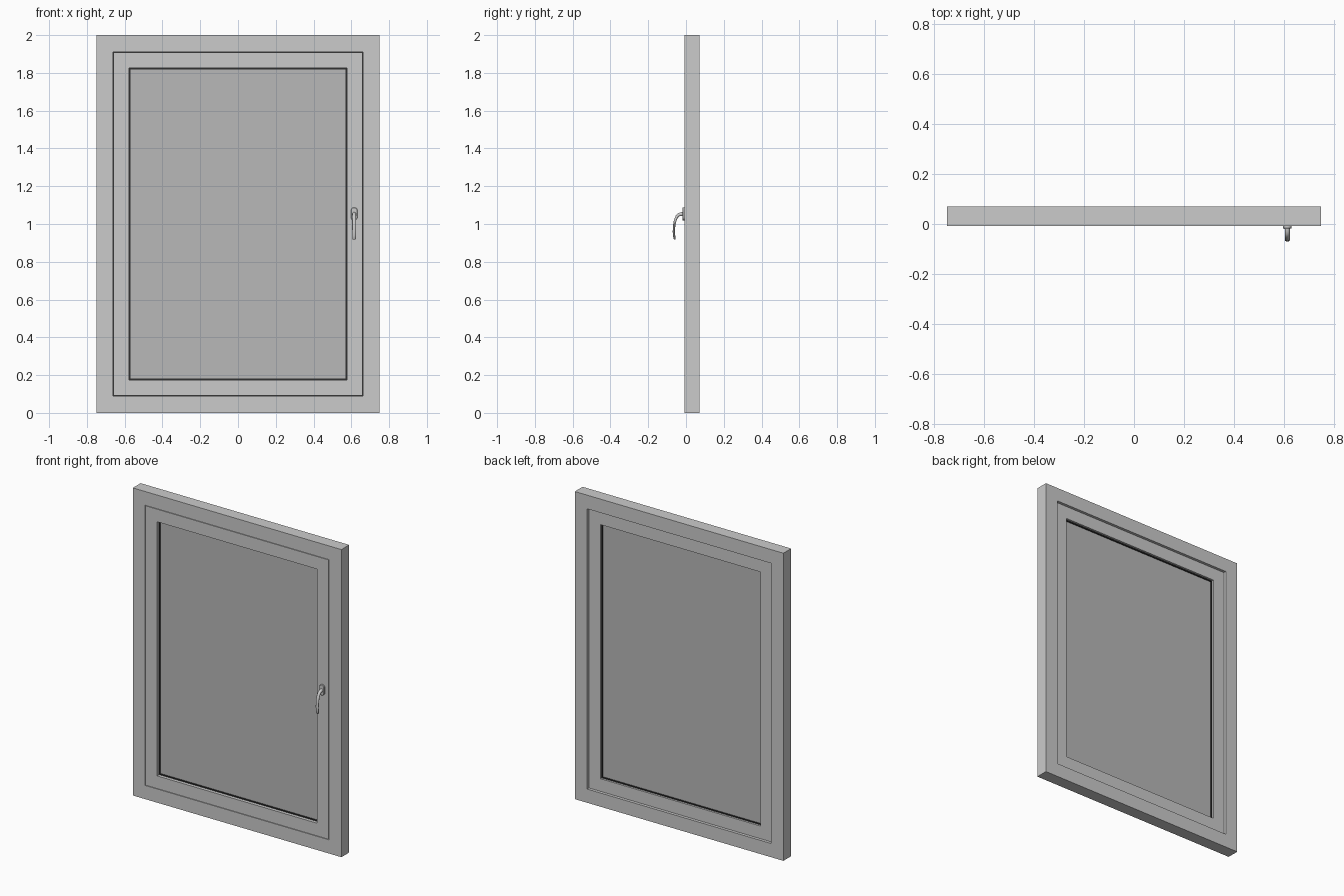
import bpy, bmesh, math
from mathutils import Vector

if "Cube" in bpy.data.objects:
    bpy.data.objects.remove(bpy.data.objects["Cube"])

FRONT, BACK = -0.009, 0.071      # frame faces in y
HX, MZ, HZ = 0.75, 1.0, 1.0      # half width, middle height, half height


def finish(name, bm, color=None, smooth=False):
    bmesh.ops.recalc_face_normals(bm, faces=bm.faces)
    me = bpy.data.meshes.new(name)
    bm.to_mesh(me)
    bm.free()
    ob = bpy.data.objects.new(name, me)
    bpy.context.collection.objects.link(ob)
    if color is not None:
        mat = bpy.data.materials.new(name + "_material")
        mat.diffuse_color = (color, color, color, 1)
        mat.use_nodes = True
        mat.node_tree.nodes["Principled BSDF"].inputs["Base Color"].default_value = mat.diffuse_color
        me.materials.append(mat)
    if smooth:
        bpy.ops.object.select_all(action='DESELECT')
        ob.select_set(True)
        bpy.context.view_layer.objects.active = ob
        bpy.ops.object.shade_smooth_by_angle(angle=math.radians(40))
    return ob


def ring(name, profile, color=None):
    """Mitred rectangular ring; profile = (inset from outer edge, y)."""
    bm = bmesh.new()
    loops = [[bm.verts.new((sx * (HX - i), y, MZ + sz * (HZ - i))) for i, y in profile]
             for sx, sz in ((-1, -1), (1, -1), (1, 1), (-1, 1))]
    n = len(profile)
    for c in range(4):
        a, b = loops[c], loops[(c + 1) % 4]
        for k in range(n):
            bm.faces.new((a[k], a[(k + 1) % n], b[(k + 1) % n], b[k]))
    return finish(name, bm, color)


def box(name, x0, x1, y0, y1, z0, z1, color=None):
    bm = bmesh.new()
    bmesh.ops.create_cube(bm, size=1)
    for v in bm.verts:
        v.co = ((x0 + x1) / 2 + v.co.x * (x1 - x0),
                (y0 + y1) / 2 + v.co.y * (y1 - y0),
                (z0 + z1) / 2 + v.co.z * (z1 - z0))
    return finish(name, bm, color)


def loft(name, sections):
    """Skin closed sections of equal point count and cap both ends."""
    bm = bmesh.new()
    rows = [[bm.verts.new(p) for p in s] for s in sections]
    n = len(rows[0])
    for a, b in zip(rows, rows[1:]):
        for k in range(n):
            bm.faces.new((a[k], a[(k + 1) % n], b[(k + 1) % n], b[k]))
    bm.faces.new(rows[0])
    bm.faces.new(rows[-1])
    return finish(name, bm, smooth=True)


# Outer frame with mitred corners
ring("outer_frame", [(0, FRONT), (0.089, FRONT), (0.089, BACK), (0, BACK)])

# Sash: full-height stiles with rails between, a thin shadow gap to the frame
SF, SB = FRONT, 0.057
SO, SI = 0.092, 0.174
for side, s in (("left", -1), ("right", 1)):
    xs = sorted((s * (HX - SO), s * (HX - SI)))
    box(side + "_stile", *xs, SF, SB, SO, 2 - SO)
for level, z0, z1 in (("bottom", SO, SI), ("top", 2 - SI, 2 - SO)):
    box(level + "_rail", -(HX - SI), HX - SI, SF, SB, z0, z1)

# Stop strip closing the gap between frame and sash
ring("frame_seal", [(0.086, 0.02), (0.094, 0.02), (0.094, 0.04), (0.086, 0.04)], 0.03)

# Glass pane and its dark gasket
G = HX - SI
box("glass_pane", -G, G, 0.018, 0.038, SI, 2 - SI, 0.48)
ring("gasket", [(SI - 0.002, 0.012), (SI + 0.007, 0.012),
                (SI + 0.007, 0.044), (SI - 0.002, 0.044)], 0.03)

# Handle: rounded backplate
HXC = 0.615


def stadium(y, r):
    pts = []
    for zc, a0 in ((1.071, 0), (1.036, math.pi)):
        for k in range(13):
            a = a0 + math.pi * k / 12
            pts.append((HXC + r * math.cos(a), y, zc + r * math.sin(a)))
    return pts


loft("handle_backplate", [stadium(FRONT + 0.001, 0.017), stadium(-0.017, 0.017),
                          stadium(-0.019, 0.015)])

# Handle: curved lever swept along (y, z, half width, half thickness)
path = [(-0.015, 1.052, .011, .011), (-0.027, 1.052, .010, .010),
        (-0.038, 1.049, .010, .009), (-0.047, 1.041, .010, .008),
        (-0.054, 1.028, .010, .007), (-0.060, 1.008, .0105, .0065),
        (-0.063, 0.985, .0105, .006), (-0.0645, 0.960, .010, .006),
        (-0.063, 0.938, .0095, .006), (-0.060, 0.921, .009, .0055),
        (-0.0595, 0.918, .007, .004)]
sections = []
for i, (y, z, w, t) in enumerate(path):
    p, q = path[max(i - 1, 0)], path[min(i + 1, len(path) - 1)]
    d = Vector((0, q[0] - p[0], q[1] - p[1])).normalized()
    nrm = Vector((0, -d.z, d.y))
    sections.append([Vector((HXC + w * math.cos(a), y, z)) + nrm * t * math.sin(a)
                     for a in (2 * math.pi * k / 20 for k in range(20))])
loft("handle_lever", sections)
